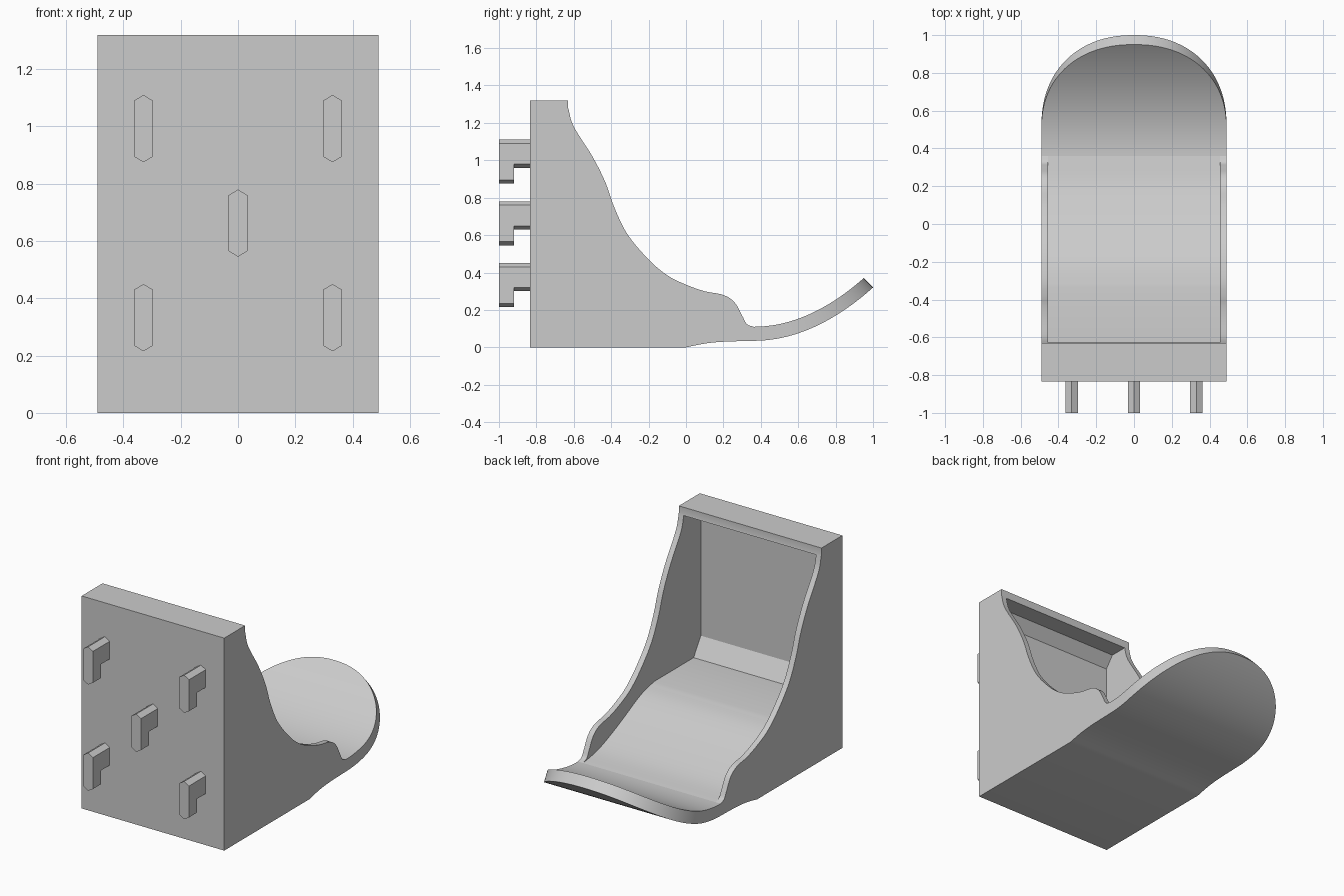
import bpy, bmesh, math
from mathutils import Vector

cube = bpy.data.objects.get("Cube")
if cube:
    bpy.data.objects.remove(cube, do_unlink=True)

grey = bpy.data.materials.new("light_grey")
grey.use_nodes = True
color = (0.6, 0.6, 0.6, 1)
grey.diffuse_color = color
grey.node_tree.nodes["Principled BSDF"].inputs["Base Color"].default_value = color


def finish(bm, name):
    bmesh.ops.remove_doubles(bm, verts=bm.verts, dist=0.0005)
    bmesh.ops.recalc_face_normals(bm, faces=bm.faces)
    mesh = bpy.data.meshes.new(name)
    bm.to_mesh(mesh)
    bm.free()
    mesh.materials.append(grey)
    obj = bpy.data.objects.new(name, mesh)
    bpy.context.collection.objects.link(obj)
    return obj


def select(obj):
    bpy.ops.object.select_all(action="DESELECT")
    obj.select_set(True)
    bpy.context.view_layer.objects.active = obj


def smooth(obj):
    select(obj)
    bpy.ops.object.shade_smooth_by_angle(angle=math.radians(25))


def prism(bm, points, move):
    """Extrude a flat outline along a vector."""
    face = bm.faces.new([bm.verts.new(p) for p in points])
    out = bmesh.ops.extrude_face_region(bm, geom=[face])
    verts = [g for g in out["geom"] if isinstance(g, bmesh.types.BMVert)]
    bmesh.ops.translate(bm, verts=verts, vec=move)


def side_prism(name, profile, half):
    bm = bmesh.new()
    prism(bm, [(-half, y, z) for y, z in profile], (2 * half, 0, 0))
    return finish(bm, name)


def spline(points, steps=5):
    """Smooth curve through the given points."""
    pts = [Vector(p) for p in points]
    pts = [2 * pts[0] - pts[1]] + pts + [2 * pts[-1] - pts[-2]]
    curve = []
    for a, b, c, d in zip(pts, pts[1:], pts[2:], pts[3:]):
        for i in range(steps):
            t = i / steps
            curve.append(tuple(0.5 * (2 * b + (c - a) * t
                         + (2 * a - 5 * b + 4 * c - d) * t ** 2
                         + (3 * b - a - 3 * c + d) * t ** 3)))
    return curve + [tuple(points[-1])]


WIDE, JOIN = 0.49, 0.36

# Scoop body: solid side profile, hollowed by a cavity
wall_top = spline([(-0.63, 1.28), (-0.6, 1.18), (-0.5, 1.02), (-0.43, 0.88),
                   (-0.38, 0.74), (-0.31, 0.6), (-0.2, 0.47), (-0.1, 0.385),
                   (0, 0.335), (0.1, 0.3), (0.2, 0.28), (0.26, 0.24),
                   (0.3, 0.17), (0.325, 0.125), (JOIN, 0.11)])
underside = spline([(JOIN, 0.035), (0.2, 0.03), (0.1, 0.02), (0, 0)])
body = side_prism("scoop_body", [(-0.835, 0), (-0.835, 1.32), (-0.63, 1.32)]
                  + wall_top + underside, WIDE)

floor = spline([(-0.335, 0.35), (-0.2, 0.315), (0, 0.22), (0.2, 0.14), (JOIN + 0.01, 0.108)])
cavity = side_prism("cavity_cutter", [(-0.74, 1.27), (-0.795, 1.2), (-0.795, 0.46),
                    (-0.725, 0.35)] + floor + [(0.7, 0.108), (0.7, 1.27)], 0.455)
cavity.hide_render = True
cut = body.modifiers.new("hollow", "BOOLEAN")
cut.operation, cut.solver, cut.object = "DIFFERENCE", "EXACT", cavity
select(body)
bpy.ops.object.modifier_apply(modifier=cut.name)
bpy.data.objects.remove(cavity, do_unlink=True)
smooth(body)

# Upturned tongue with a rounded end, lofted from flat sections
bm = bmesh.new()
rings = []
COUNT, POWER = 40, 2.2
for i in range(COUNT + 1):
    u = math.sin(i / COUNT * math.pi / 2)
    s = max(0, (u - 0.25) / 0.75)
    w = WIDE * max(0, 1 - s ** POWER) ** (1 / POWER)
    top = (JOIN + 0.59 * u, 0.11 + 0.26 * u * u)
    low = (JOIN + 0.64 * u, 0.035 + 0.285 * u * u)
    rings.append([bm.verts.new((x, *p)) for x, p in
                  ((-w, top), (w, top), (w, low), (-w, low))])
for a, b in zip(rings, rings[1:]):
    for k in range(4):
        n = (k + 1) % 4
        bm.faces.new((a[k], a[n], b[n], b[k]))
smooth(finish(bm, "scoop_tongue"))


# Hooks on the mounting face: pointed arm plus hanging tab
def hex_bar(bm, x, low, high, y0, y1):
    r, tip = 0.033, 0.02
    outline = [(0, high), (r, high - tip), (r, low + tip),
               (0, low), (-r, low + tip), (-r, high - tip)]
    prism(bm, [(x + dx, y0, z) for dx, z in outline], (0, y1 - y0, 0))


for name, x, top in (("lower_left", 0.33, 0.45), ("lower_right", -0.33, 0.45),
                     ("centre", 0, 0.78),
                     ("upper_left", 0.33, 1.11), ("upper_right", -0.33, 1.11)):
    bm = bmesh.new()
    hex_bar(bm, x, top - 0.235, top, -1, -0.92)
    hex_bar(bm, x, top - 0.15, top, -0.92, -0.835)
    finish(bm, name + "_hook")
